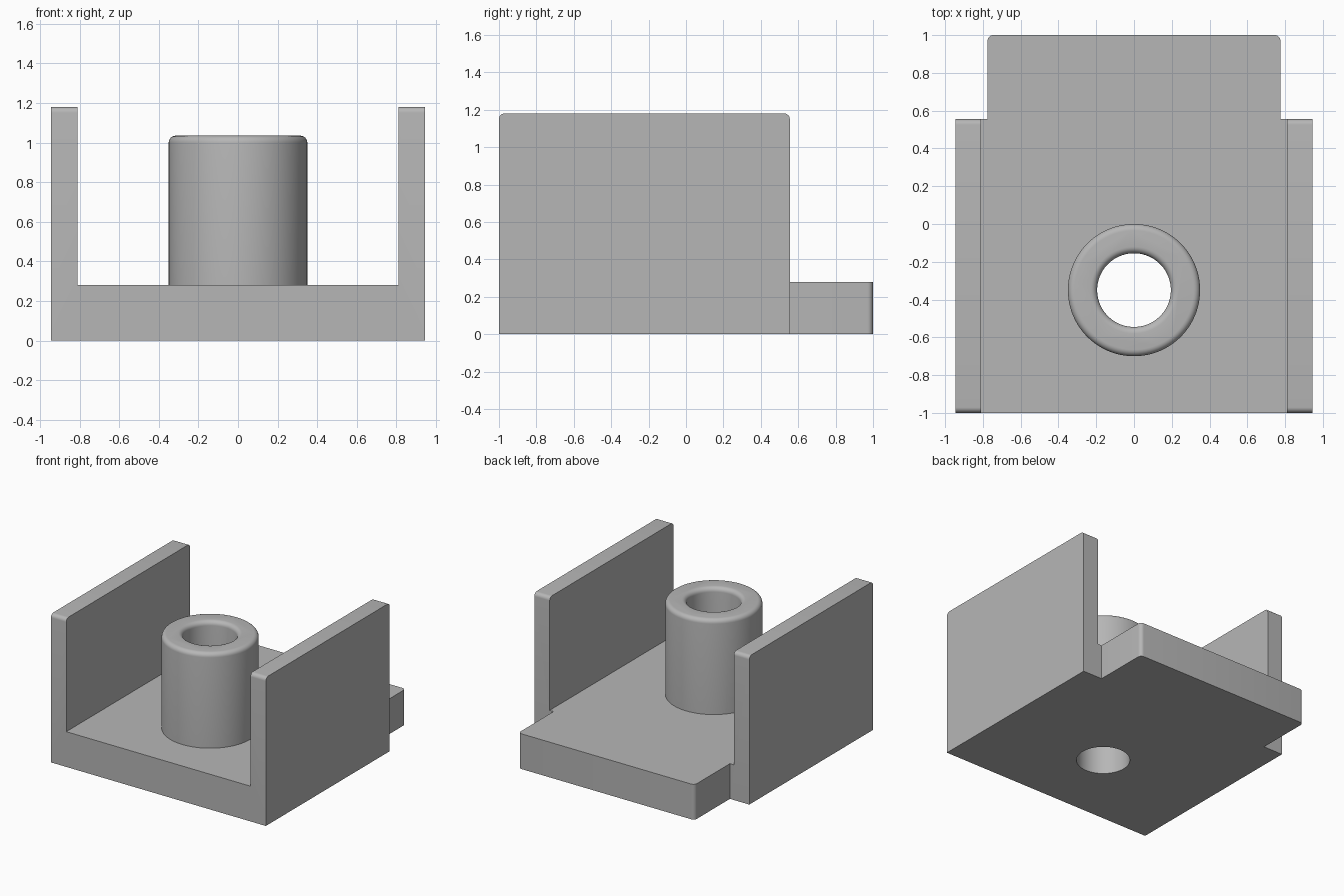
import bpy
import bmesh
from math import pi, sin, cos, radians
from mathutils import Vector

cube = bpy.data.objects.get("Cube")
if cube:
    bpy.data.objects.remove(cube, do_unlink=True)

grey = bpy.data.materials.new("plain grey")
grey.use_nodes = True
COLOUR = (0.47, 0.47, 0.47, 1)
grey.diffuse_color = COLOUR
grey.node_tree.nodes["Principled BSDF"].inputs["Base Color"].default_value = COLOUR

WALL_OUT, WALL_IN, TONGUE = 0.945, 0.81, 0.775
FRONT, STEP, BACK = -1.0, 0.555, 1.0
FLOOR, WALL_TOP, BOSS_TOP = 0.28, 1.18, 1.035
BOSS_Y, BOSS_R, BORE_R = -0.35, 0.35, 0.195
FILLET = 0.035


def finish(bm, name):
    bmesh.ops.recalc_face_normals(bm, faces=bm.faces)
    mesh = bpy.data.meshes.new(name)
    bm.to_mesh(mesh)
    bm.free()
    mesh.materials.append(grey)
    obj = bpy.data.objects.new(name, mesh)
    bpy.context.collection.objects.link(obj)
    return obj


def extrude(name, outline, depth, rounded, radius=0.03):
    """Extrude an outline and round the edges picked by the test."""
    bm = bmesh.new()
    face = bm.faces.new([bm.verts.new(p) for p in outline])
    moved = bmesh.ops.extrude_face_region(bm, geom=[face])["geom"]
    bmesh.ops.translate(bm, vec=depth, verts=[g for g in moved if isinstance(g, bmesh.types.BMVert)])
    edges = [e for e in bm.edges if rounded(*[v.co for v in e.verts])]
    bmesh.ops.bevel(bm, geom=edges, offset=radius, segments=6, profile=0.5, affect='EDGES')
    return finish(bm, name)


def lathe(name, profile, steps=96):
    """Turn a radius/height profile about the boss axis, with capped ends."""
    bm = bmesh.new()
    rings = [[bm.verts.new((r * cos(2 * pi * i / steps), BOSS_Y + r * sin(2 * pi * i / steps), z))
              for i in range(steps)] for r, z in profile]
    for a, b in zip(rings, rings[1:]):
        for i in range(steps):
            j = (i + 1) % steps
            bm.faces.new((a[i], a[j], b[j], b[i]))
    bm.faces.new(rings[0])
    bm.faces.new(rings[-1])
    return finish(bm, name)


def combine(target, other, operation):
    mod = target.modifiers.new(other.name, 'BOOLEAN')
    mod.operation, mod.solver, mod.object = operation, 'EXACT', other
    bpy.context.view_layer.objects.active = target
    bpy.ops.object.modifier_apply(modifier=mod.name)
    bpy.data.objects.remove(other, do_unlink=True)


# Floor with two side walls: a U section run from front to step
half = [(WALL_OUT, 0), (WALL_OUT, WALL_TOP), (WALL_IN, WALL_TOP), (WALL_IN, FLOOR)]
section = half + [(-x, z) for x, z in reversed(half)]
bracket = extrude("bracket", [(x, FRONT, z) for x, z in section], Vector((0, STEP - FRONT, 0)),
                  lambda a, b: min(a.z, b.z) > 1 and abs(a.y - b.y) < 0.01)

# Narrower tongue at the back, with rounded upright corners
tongue = extrude("tongue", [(x, y, 0) for x, y in
                            ((-TONGUE, 0.3), (TONGUE, 0.3), (TONGUE, BACK), (-TONGUE, BACK))],
                 Vector((0, 0, FLOOR)),
                 lambda a, b: min(a.y, b.y) > 0.9 and abs(a.x - b.x) < 0.01)

# Round boss and its through bore, both with rounded rims
arc = [radians(a) for a in range(0, 91, 15)]
rim = BOSS_TOP - FILLET
boss = lathe("boss", [(BOSS_R, 0.1)] +
             [(BOSS_R - FILLET + FILLET * cos(a), rim + FILLET * sin(a)) for a in arc])
bore = lathe("bore", [(BORE_R, -0.2)] +
             [(BORE_R + FILLET - FILLET * cos(a), rim + FILLET * sin(a)) for a in arc] +
             [(BORE_R + FILLET, 1.3)])

combine(bracket, tongue, 'UNION')
combine(bracket, boss, 'UNION')
combine(bracket, bore, 'DIFFERENCE')

bpy.ops.object.select_all(action='DESELECT')
bracket.select_set(True)
bpy.context.view_layer.objects.active = bracket
bpy.ops.object.shade_smooth_by_angle(angle=radians(30))
